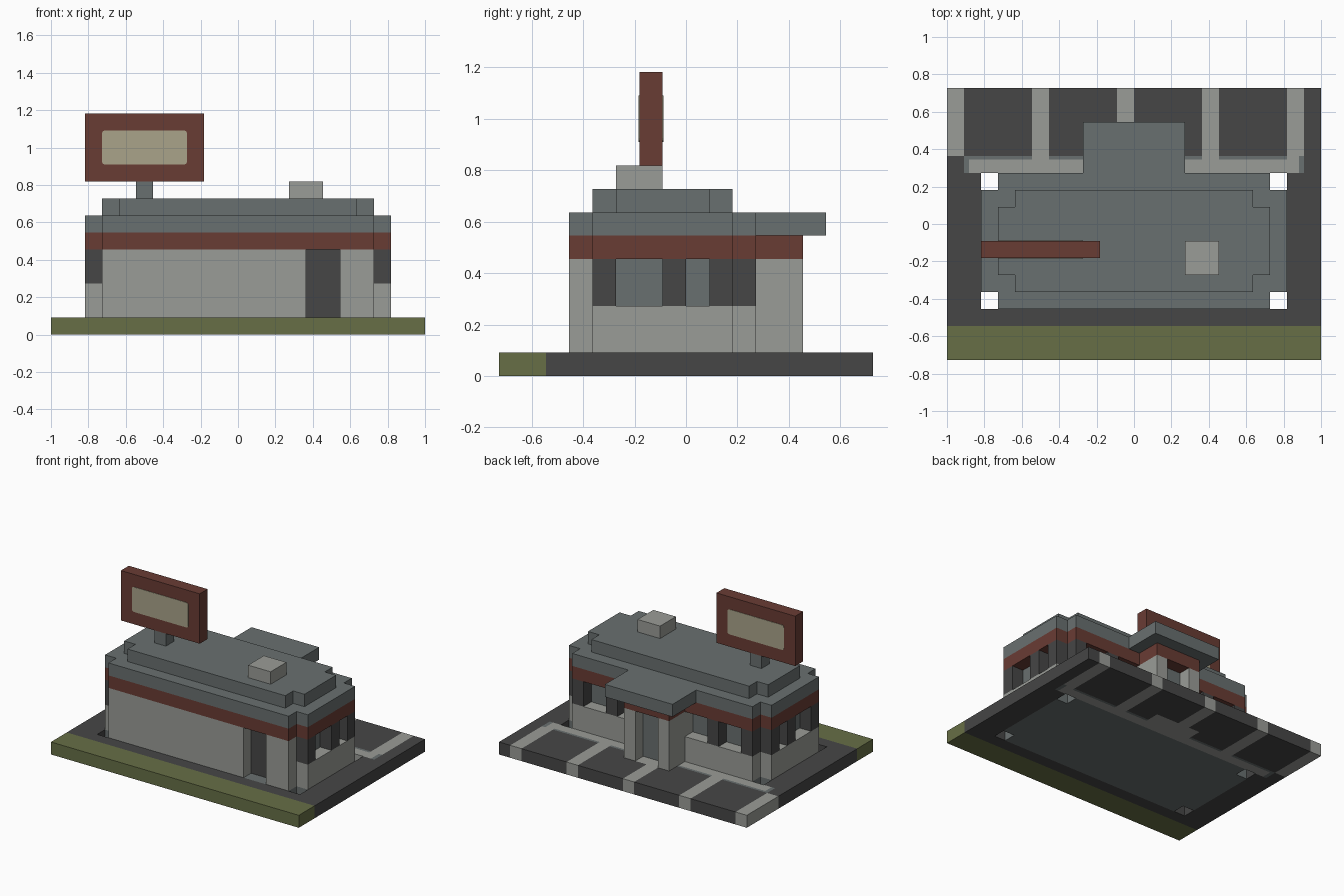
import bpy, bmesh, math

if "Cube" in bpy.data.objects:
    bpy.data.objects.remove(bpy.data.objects["Cube"], do_unlink=True)

U = 1 / 11  # one building module


def material(name, hex_colour):
    lin = []
    for i in (0, 2, 4):
        c = int(hex_colour[i:i + 2], 16) / 255
        lin.append(c / 12.92 if c <= 0.04045 else ((c + 0.055) / 1.055) ** 2.4)
    m = bpy.data.materials.new(name)
    m.use_nodes = True
    m.diffuse_color = (*lin, 1)
    m.node_tree.nodes["Principled BSDF"].inputs["Base Color"].default_value = (*lin, 1)
    return m


LIGHT = material("light grey", "9A9C97")
SLATE = material("slate grey", "697070")
DARK = material("dark grey", "464646")
GRASS = material("olive green", "676F46")
RED = material("brick red", "693C34")
BEIGE = material("beige", "AAA48A")


def finish(bm, name, mats):
    bmesh.ops.recalc_face_normals(bm, faces=bm.faces)
    mesh = bpy.data.meshes.new(name)
    bm.to_mesh(mesh)
    bm.free()
    for m in mats:
        mesh.materials.append(m)
    ob = bpy.data.objects.new(name, mesh)
    bpy.context.collection.objects.link(ob)
    return ob


def prism(name, outline, z0, z1, mat):
    """Extrude a flat outline upwards (all in modules)."""
    bm = bmesh.new()
    face = bm.faces.new([bm.verts.new((x * U, y * U, z0 * U)) for x, y in outline])
    ext = bmesh.ops.extrude_face_region(bm, geom=[face])
    for v in ext["geom"]:
        if isinstance(v, bmesh.types.BMVert):
            v.co.z = z1 * U
    return finish(bm, name, [mat])


def box(name, x0, x1, y0, y1, z0, z1, mat):
    return prism(name, [(x0, y0), (x1, y0), (x1, y1), (x0, y1)], z0, z1, mat)


def pair(name, x0, x1, *rest):
    """A box on the left and its mirror on the right."""
    box("left_" + name, x0, x1, *rest)
    box("right_" + name, -x1, -x0, *rest)


def notched(half, y0, y1, bay=None):
    """Rectangle with one-module corner notches and an optional rear bay."""
    h = half
    right = [(h - 1, y0), (h - 1, y0 + 1), (h, y0 + 1), (h, y1 - 1), (h - 1, y1 - 1), (h - 1, y1)]
    if bay:
        right += [(bay[0], y1), (bay[0], bay[1])]
    return right + [(-x, y) for x, y in reversed(right)]


# Ground slab: cells coloured by zone, with open squares at the corner notches
STRIPES = (-11, -6, -1, 4, 9)


def zone(x, y):
    if 8 < abs(x) < 9 and (-5 < y < -4 or 2 < y < 3):
        return None
    if y < -6:
        return 1
    if abs(x) < 9 and -5 < y < 3:
        return 3
    if abs(x) < 2 and 3 < y < 5:
        return 2
    on_stripe = any(s < x < s + 1 for s in STRIPES)
    if y > 4:
        return 2 if on_stripe else 0
    if 3 < y < 4 and abs(x) < 10:
        if abs(x) > 9.7:
            return 3
        return 3 if y > 3.8 and not on_stripe else 2
    return 0


xs = sorted({s + d for s in STRIPES for d in (0, 1)} | {11, 8, -8, -9, 2, -2, -9.7, 9.7, -10})
ys = [-8, -6, -5, -4, 2, 3, 3.8, 4, 5, 8]
bm = bmesh.new()
grid = {(i, j): bm.verts.new((x * U, y * U, 0))
        for i, x in enumerate(xs) for j, y in enumerate(ys)}
for i in range(len(xs) - 1):
    for j in range(len(ys) - 1):
        z = zone((xs[i] + xs[i + 1]) / 2, (ys[j] + ys[j + 1]) / 2)
        if z is not None:
            f = bm.faces.new([grid[i, j], grid[i + 1, j], grid[i + 1, j + 1], grid[i, j + 1]])
            f.material_index = z
cells = list(bm.faces)
rim = [(e, e.link_faces[0].material_index) for e in bm.edges if len(e.link_faces) == 1]
top = {v: bm.verts.new((v.co.x, v.co.y, U)) for v in bm.verts[:]}
for f in cells:
    bm.faces.new([top[v] for v in f.verts]).material_index = f.material_index
for e, idx in rim:
    a, b = e.verts
    bm.faces.new([a, b, top[b], top[a]]).material_index = idx
loose = [v for v in bm.verts if not v.link_faces]
bmesh.ops.delete(bm, geom=loose, context="VERTS")
finish(bm, "ground_slab", [DARK, GRASS, LIGHT, SLATE])

# Glazed core set one module behind the outer walls
box("glass_core", -8, 8, -4, 2, 1, 5, SLATE)

# Front wall with a recessed service door
box("front_wall", -8, 4, -5, -4, 1, 5, LIGHT)
box("front_wall_end", 6, 8, -5, -4, 1, 5, LIGHT)
box("service_door", 4, 6, -4.06, -4, 1, 5, DARK)

# Low walls under the windows
pair("side_sill_wall", 8, 9, -4, 2, 1, 3, LIGHT)
pair("back_sill_wall", 2, 8, 2, 3, 1, 3, LIGHT)

# Window posts
for n, (y0, y1) in enumerate(((-4, -3), (-1, 0), (1, 2))):
    pair(f"side_window_post_{n + 1}", 8, 9, y0, y1, 3, 5, DARK)
for n, x in enumerate((4, 7)):
    pair(f"back_window_post_{n + 1}", x, x + 1, 2, 3, 3, 5, DARK)

# Rear entrance
pair("entrance_pillar", 1, 2, 2, 5, 1, 5, LIGHT)
box("entrance_door", -1, 1, 2, 4, 1, 5, SLATE)

# Fascia band and stepped roof
prism("fascia_band", notched(9, -5, 3, (2, 5)), 5, 6, RED)
prism("lower_roof", notched(9, -5, 3, (3, 6)), 6, 7, SLATE)
prism("upper_roof", notched(8, -4, 2), 7, 8, SLATE)
box("roof_vent", 3, 5, -3, -1, 8, 9, LIGHT)

# Rooftop sign with a rounded panel on each side
box("sign_post", -6, -5, -2, -1, 8, 9, SLATE)
box("sign_board", -9, -2, -2, -1, 9, 13, RED)
r = 0.18
panel = []
for k, (cx, cy) in enumerate(((2.5 - r, 1 - r), (r - 2.5, 1 - r), (r - 2.5, r - 1), (2.5 - r, r - 1))):
    for s in range(4):
        a = math.pi / 2 * (k + s / 3)
        panel.append((cx + r * math.cos(a), cy + r * math.sin(a)))
for name, y in (("front_sign_panel", -2), ("back_sign_panel", -0.97)):
    ob = prism(name, panel, 0, 0.03, BEIGE)
    ob.rotation_euler.x = math.pi / 2
    ob.location = (-5.5 * U, y * U, 11 * U)
